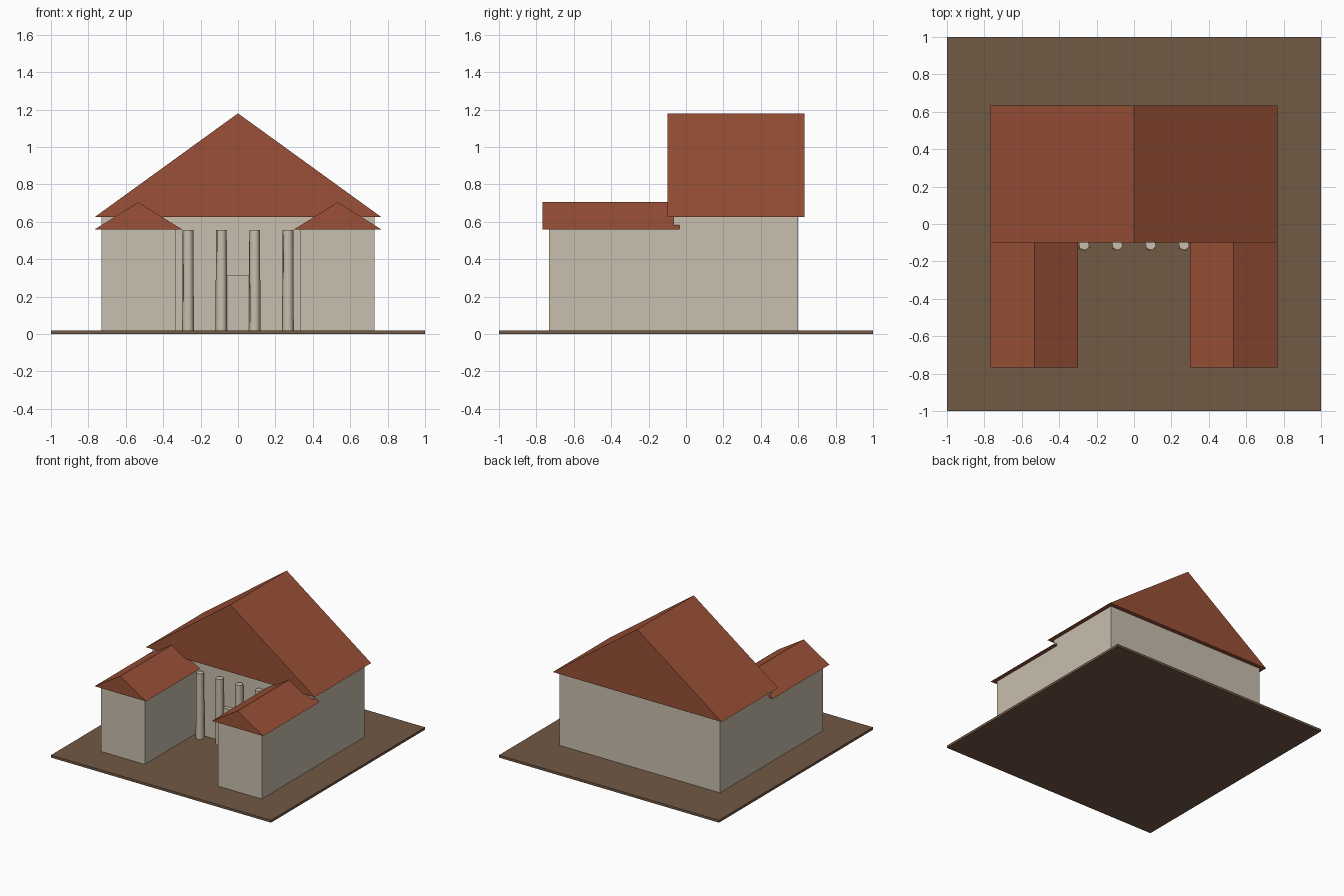
import bpy, math

old = bpy.data.objects.get("Cube")
if old:
    bpy.data.objects.remove(old, do_unlink=True)


def material(name, color):
    mat = bpy.data.materials.new(name)
    mat.diffuse_color = color
    mat.use_nodes = True
    mat.node_tree.nodes["Principled BSDF"].inputs["Base Color"].default_value = color
    return mat


stone = material("pale stone", (0.58, 0.52, 0.42, 1))
tile = material("red roof tile", (0.32, 0.08, 0.038, 1))
earth = material("brown earth", (0.17, 0.10, 0.06, 1))


def box(name, x0, x1, y0, y1, z0, z1, mat):
    bpy.ops.mesh.primitive_cube_add(
        size=1, location=((x0 + x1) / 2, (y0 + y1) / 2, (z0 + z1) / 2))
    ob = bpy.context.object
    ob.name = name
    ob.scale = (x1 - x0, y1 - y0, z1 - z0)
    bpy.ops.object.transform_apply(location=False, rotation=False)
    ob.data.materials.append(mat)
    return ob


def gable_roof(name, x, half, y0, y1, eave, ridge):
    """Solid triangular prism with its ridge running along y."""
    profile = [(x - half, eave), (x + half, eave), (x, ridge)]
    verts = [(px, y, pz) for y in (y0, y1) for px, pz in profile]
    faces = [(0, 1, 2), (5, 4, 3), (0, 3, 4, 1), (1, 4, 5, 2), (2, 5, 3, 0)]
    mesh = bpy.data.meshes.new(name)
    mesh.from_pydata(verts, [], faces)
    mesh.materials.append(tile)
    ob = bpy.data.objects.new(name, mesh)
    bpy.context.collection.objects.link(ob)


GROUND = 0.02
WALL_FRONT = -0.067

# Ground slab and main hall
box("ground", -1, 1, -1, 1, 0, GROUND, earth)
box("main_hall", -0.73, 0.73, WALL_FRONT, 0.6, GROUND, 0.625, stone)
gable_roof("main_roof", 0, 0.767, -0.1, 0.633, 0.625, 1.18)

# Front wings, one on each side of the courtyard
for side, s in (("left", 1), ("right", -1)):
    x0, x1 = sorted((s * 0.333, s * 0.73))
    box(side + "_wing", x0, x1, -0.733, WALL_FRONT, GROUND, 0.56, stone)
    gable_roof(side + "_wing_roof", s * 0.533, 0.233, -0.767, -0.035, 0.56, 0.705)

# Door block between the middle columns
box("door", -0.067, 0.067, -0.1, WALL_FRONT, GROUND, 0.315, stone)

# Row of slightly tapered six-sided columns
for i in range(4):
    bpy.ops.mesh.primitive_cone_add(
        vertices=6, radius1=0.033, radius2=0.03, depth=0.537,
        location=(-0.267 + 0.178 * i, -0.111, GROUND + 0.537 / 2),
        rotation=(0, 0, math.radians(12)))
    column = bpy.context.object
    column.name = "column_%d" % (i + 1)
    column.data.materials.append(stone)
    bpy.ops.object.shade_smooth_by_angle(angle=math.radians(65))
